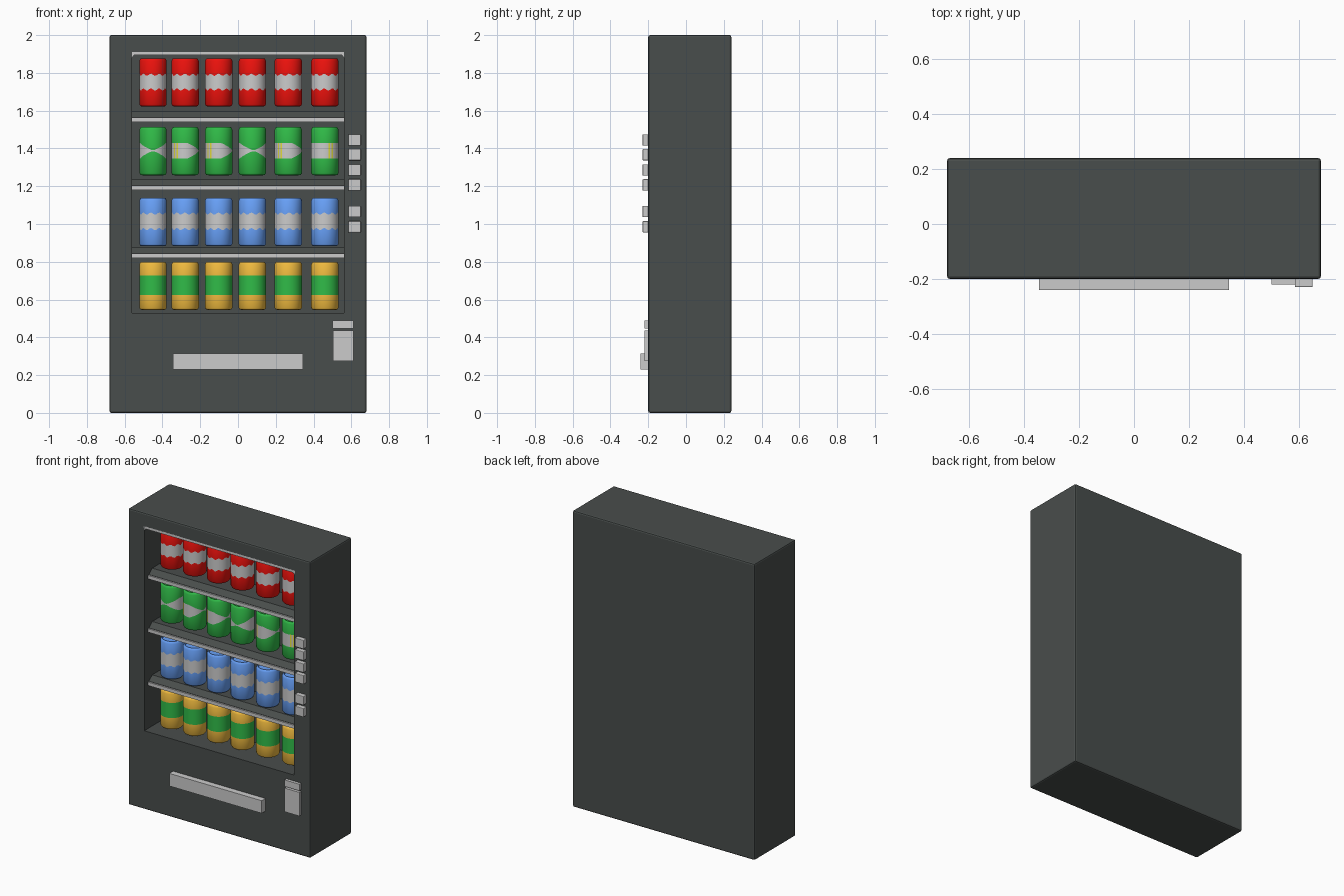
import bpy, bmesh, math

if "Cube" in bpy.data.objects:
    bpy.data.objects.remove(bpy.data.objects["Cube"])

def material(name, rgb):
    m = bpy.data.materials.new(name)
    m.diffuse_color = (*rgb, 1)
    m.use_nodes = True
    m.node_tree.nodes["Principled BSDF"].inputs["Base Color"].default_value = m.diffuse_color
    return m

DARK = material("dark_shell", (0.066, 0.075, 0.072))
RED = material("red", (0.85, 0.006, 0.004))
GREEN = material("green", (0.03, 0.5, 0.065))
BLUE = material("blue", (0.14, 0.36, 0.95))
ORANGE = material("orange", (0.88, 0.5, 0.05))
SILVER = material("silver", (0.8, 0.8, 0.8))
YELLOW = material("yellow", (0.8, 0.75, 0.05))

def add_object(name, bm, mats=()):
    bmesh.ops.recalc_face_normals(bm, faces=bm.faces)
    me = bpy.data.meshes.new(name)
    bm.to_mesh(me)
    bm.free()
    for m in mats:
        me.materials.append(m)
    ob = bpy.data.objects.new(name, me)
    bpy.context.collection.objects.link(ob)
    return ob

def box(name, x, y, z, mat=None, bevel=0.0):
    bm = bmesh.new()
    bmesh.ops.create_cube(bm, size=1)
    for v in bm.verts:
        v.co = [lo + (c + 0.5) * (hi - lo) for c, (lo, hi) in zip(v.co, (x, y, z))]
    if bevel:
        bmesh.ops.bevel(bm, geom=bm.edges[:], offset=bevel, segments=2, profile=0.5, affect='EDGES')
    return add_object(name, bm, [mat] if mat else [])

def extrude_profile(name, pts, half, mat=None):
    """Extrude a (y, z) profile along x from -half to half."""
    bm = bmesh.new()
    a = [bm.verts.new((-half, y, z)) for y, z in pts]
    b = [bm.verts.new((half, y, z)) for y, z in pts]
    bm.faces.new(a)
    bm.faces.new(b)
    n = len(pts)
    for i in range(n):
        bm.faces.new((a[i], a[(i + 1) % n], b[(i + 1) % n], b[i]))
    return add_object(name, bm, [mat] if mat else [])

# Cabinet with display recess
body = box("cabinet", (-0.68, 0.68), (-0.2, 0.24), (0, 2), DARK, 0.01)
cutter = box("recess_cutter", (-0.56, 0.56), (-0.4, 0.05), (0.53, 1.91))
cutter.hide_render = True
mod = body.modifiers.new("recess", 'BOOLEAN')
mod.operation = 'DIFFERENCE'
mod.solver = 'EXACT'
mod.object = cutter
bpy.context.view_layer.objects.active = body
bpy.ops.object.modifier_apply(modifier=mod.name)
bpy.data.objects.remove(cutter)

# Sloped-front shelves with light edging
for i, z in enumerate((1.545, 1.185, 0.825)):
    extrude_profile(f"shelf_{i + 1}", [(-0.15, z), (-0.15, z + 0.02), (-0.115, z + 0.05),
                                       (0.05, z + 0.05), (0.05, z)], 0.56, DARK)
    box(f"shelf_edging_{i + 1}", (-0.56, 0.56), (-0.16, -0.15), (z - 0.005, z + 0.018))

# Light strip along the top of the recess, with short angled ends
bm = bmesh.new()
outline = [(-0.565, 1.912), (0.565, 1.912), (0.565, 1.875), (0.55, 1.895), (-0.55, 1.895), (-0.565, 1.875)]
face = bm.faces.new([bm.verts.new((x, -0.2, z)) for x, z in outline])
ext = bmesh.ops.extrude_face_region(bm, geom=[face])
for v in ext["geom"]:
    if isinstance(v, bmesh.types.BMVert):
        v.co.y = -0.185
add_object("top_light_strip", bm)

# Drink cans: rings of a revolved profile, band edges varied by angle
R, H, SEG = 0.0725, 0.255, 48

def front_offset(a):
    d = (a + math.pi / 2) % (2 * math.pi)
    return min(d, 2 * math.pi - d)

def can(name, mats, low, high, stripes=False):
    bm = bmesh.new()
    profile = [(0.055, lambda a: 0.0), (0.066, lambda a: 0.002), (R, lambda a: 0.012), (R, low), (R, high),
               (R, lambda a: H - 0.014), (0.067, lambda a: H - 0.003), (0.063, lambda a: H),
               (0.059, lambda a: H - 0.001), (0.057, lambda a: H - 0.01)]
    angles = [2 * math.pi * k / SEG for k in range(SEG)]
    rings = [[bm.verts.new((r * math.cos(a), r * math.sin(a), f(a))) for a in angles] for r, f in profile]
    for j in range(len(rings) - 1):
        for k in range(SEG):
            n = (k + 1) % SEG
            f = bm.faces.new((rings[j][k], rings[j][n], rings[j + 1][n], rings[j + 1][k]))
            if j == 3:
                mid = front_offset(angles[k] + math.pi / SEG)
                f.material_index = 2 if stripes and (1.96 < mid < 2.07 or 2.2 < mid < 2.32) else 1
    bm.faces.new(rings[0])
    bm.faces.new(rings[-1])
    ob = add_object(name, bm, mats)
    bpy.ops.object.select_all(action='DESELECT')
    ob.select_set(True)
    bpy.context.view_layer.objects.active = ob
    bpy.ops.object.shade_smooth_by_angle(angle=math.radians(35))
    return ob

def wave(z, sign=1):
    return lambda a: z + sign * 0.006 * math.sin(10 * a)

def wedge(sign):
    return lambda a: 0.13 + sign * max(0.004, 0.042 * min(1, front_offset(a) / 1.25))

rows = [
    ("red_can", 1.622, (RED, SILVER), wave(0.09), wave(0.168), False),
    ("green_can", 1.258, (GREEN, SILVER, YELLOW), wedge(-1), wedge(1), True),
    ("blue_can", 0.883, (BLUE, SILVER), wave(0.09), wave(0.172), False),
    ("orange_can", 0.545, (ORANGE, GREEN), lambda a: 0.08, lambda a: 0.182, False),
]
columns = (-0.45, -0.28, -0.102, 0.076, 0.266, 0.46)
turns = (0, 80, 80, 5, 85, 150)
for name, z, mats, low, high, stripes in rows:
    first = can(name + "_1", mats, low, high, stripes)
    for i, (x, turn) in enumerate(zip(columns, turns)):
        ob = first
        if i:
            ob = first.copy()
            ob.name = f"{name}_{i + 1}"
            bpy.context.collection.objects.link(ob)
        ob.location = (x, -0.06, z)
        ob.rotation_euler.z = math.radians(turn)

# Selection buttons
for i, z in enumerate((1.445, 1.367, 1.286, 1.207, 1.066, 0.985)):
    box(f"button_{i + 1}", (0.585, 0.65), (-0.23, -0.19), (z - 0.03, z + 0.03), bevel=0.004)

# Coin slot, coin return and delivery flap
box("coin_slot", (0.5, 0.612), (-0.22, -0.19), (0.446, 0.49))
box("coin_return", (0.502, 0.612), (-0.22, -0.19), (0.275, 0.435))
box("delivery_flap", (-0.345, 0.345), (-0.24, -0.19), (0.23, 0.315))
